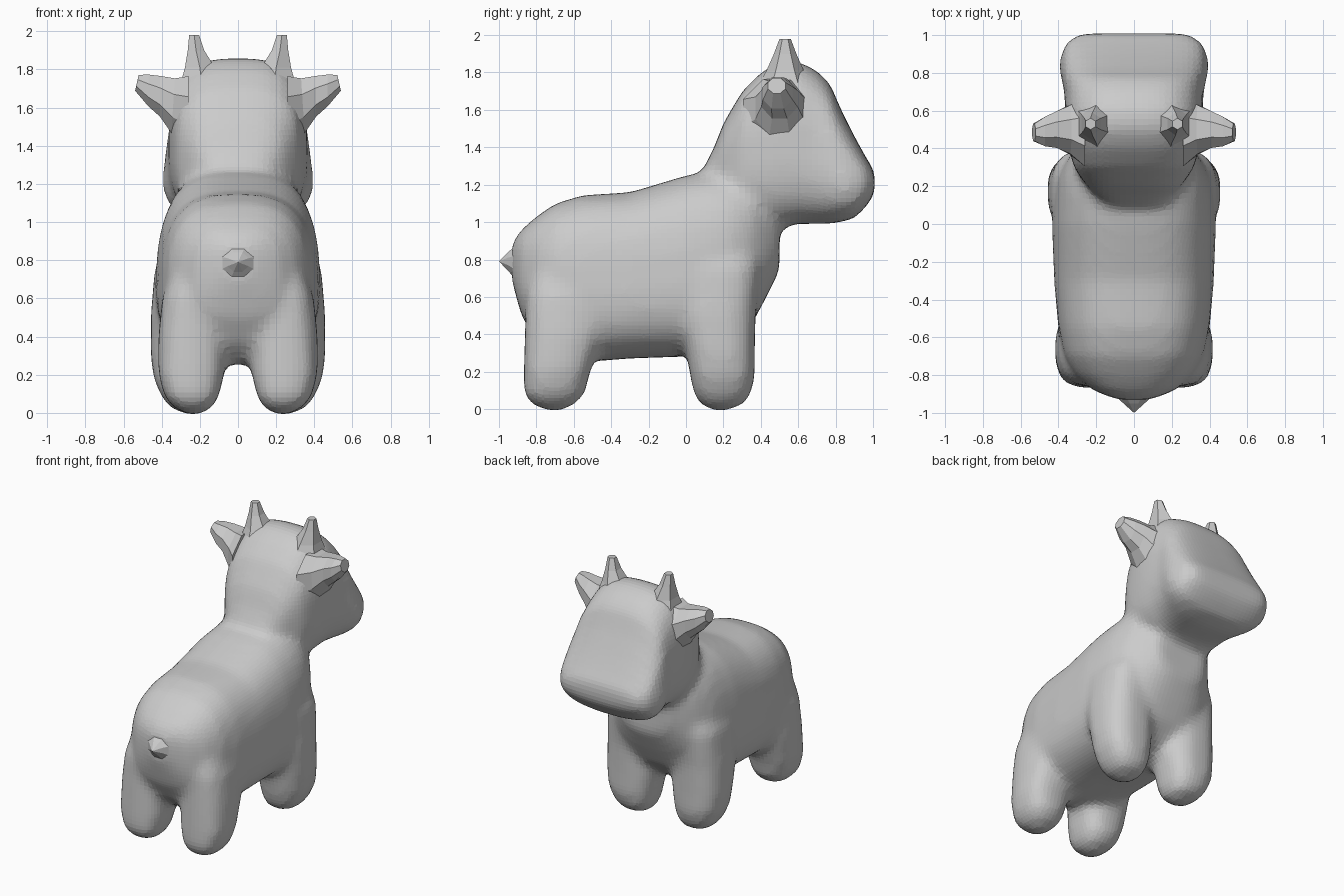
import bpy, bmesh, math
from mathutils import Vector


def power(v, e):
    return math.copysign(abs(v) ** e, v)


def ring(center, a, b, n=2.0, count=24, taper=0.0):
    """Superellipse ring; taper narrows the a direction towards +b."""
    pts = []
    for i in range(count):
        t = 2 * math.pi * (i + 0.5) / count
        c, s = power(math.cos(t), 2 / n), power(math.sin(t), 2 / n)
        pts.append(Vector(center) + Vector(a) * c * (1 - taper * s) + Vector(b) * s)
    return pts


def loft(bm, rings, tip=None):
    """Skin a list of rings, closing the end with a cap or a tip point."""
    vs = [[bm.verts.new(p) for p in r] for r in rings]
    n = len(vs[0])
    for r, q in zip(vs, vs[1:]):
        for i in range(n):
            bm.faces.new((r[i], r[(i + 1) % n], q[(i + 1) % n], q[i]))
    bm.faces.new(vs[0])
    if tip:
        t = bm.verts.new(tip)
        for i in range(n):
            bm.faces.new((vs[-1][i], vs[-1][(i + 1) % n], t))
    else:
        bm.faces.new(vs[-1])


def finish(bm, name):
    bmesh.ops.recalc_face_normals(bm, faces=bm.faces[:])
    me = bpy.data.meshes.new(name)
    bm.to_mesh(me)
    bm.free()
    ob = bpy.data.objects.new(name, me)
    bpy.context.collection.objects.link(ob)
    return ob


def y_sections(rows, n):
    # each row: y, bottom, top, half width, taper
    return [ring((0, y, (lo + hi) / 2), (w, 0, 0), (0, 0, (hi - lo) / 2), n, 32, t)
            for y, lo, hi, w, t in rows]


def z_sections(rows, side, n=2.6):
    # each row: z, x min, x max, y min, y max
    return [ring((side * (x0 + x1) / 2, (y0 + y1) / 2, z), ((x1 - x0) / 2, 0, 0),
                 (0, (y1 - y0) / 2, 0), n, 16) for z, x0, x1, y0, y1 in rows]


bm = bmesh.new()

# torso
loft(bm, y_sections([
    (-0.93, 0.68, 0.89, 0.09, 0), (-0.88, 0.50, 0.96, 0.22, 0),
    (-0.80, 0.36, 1.03, 0.31, 0), (-0.70, 0.27, 1.10, 0.37, 0.03),
    (-0.55, 0.25, 1.145, 0.40, 0.05), (-0.30, 0.27, 1.16, 0.42, 0.06),
    (0.00, 0.28, 1.25, 0.43, 0.08), (0.15, 0.29, 1.28, 0.42, 0.08),
    (0.25, 0.34, 1.28, 0.40, 0.05), (0.35, 0.45, 1.26, 0.35, 0),
    (0.42, 0.58, 1.22, 0.29, 0), (0.50, 0.74, 1.18, 0.20, 0)], 2.8))

# head and muzzle
loft(bm, y_sections([
    (0.10, 1.08, 1.30, 0.15, 0), (0.15, 1.05, 1.40, 0.20, 0),
    (0.20, 1.02, 1.53, 0.25, 0), (0.30, 1.00, 1.70, 0.32, 0),
    (0.40, 0.98, 1.80, 0.345, 0), (0.50, 0.97, 1.86, 0.36, 0),
    (0.60, 0.99, 1.86, 0.365, 0.02), (0.70, 0.99, 1.81, 0.365, 0.06),
    (0.77, 0.99, 1.74, 0.38, 0.09), (0.83, 1.00, 1.60, 0.39, 0.10),
    (0.90, 1.02, 1.46, 0.385, 0.06), (0.96, 1.08, 1.35, 0.36, 0),
    (1.01, 1.15, 1.27, 0.29, 0)], 3.0))

# legs
for side in (-1, 1):
    loft(bm, z_sections([
        (0.95, 0.10, 0.35, -0.05, 0.36), (0.75, 0.08, 0.44, -0.07, 0.40),
        (0.50, 0.07, 0.46, -0.05, 0.375), (0.30, 0.07, 0.46, 0.00, 0.37),
        (0.18, 0.09, 0.445, 0.02, 0.37), (0.08, 0.11, 0.40, 0.04, 0.35),
        (0.02, 0.14, 0.35, 0.08, 0.30)], side), (side * 0.23, 0.18, -0.02))
    loft(bm, z_sections([
        (0.90, 0.10, 0.30, -0.80, -0.45), (0.60, 0.07, 0.40, -0.86, -0.42),
        (0.40, 0.06, 0.42, -0.865, -0.44), (0.20, 0.07, 0.42, -0.87, -0.51),
        (0.08, 0.10, 0.385, -0.87, -0.54), (0.02, 0.14, 0.33, -0.82, -0.60)],
        side), (side * 0.23, -0.70, -0.02))

# blend torso, head and legs into one skin
body = finish(bm, "body")
rm = body.modifiers.new("blend", 'REMESH')
rm.mode = 'VOXEL'
rm.voxel_size = 0.03
sm = body.modifiers.new("soften", 'SMOOTH')
sm.factor = 0.5
sm.iterations = 10

# tail
bm = bmesh.new()
loft(bm, [ring((0, y, z), (rx, 0, 0), (0, 0, rz), 2, 8) for y, z, rx, rz in
          [(-0.80, 0.76, 0.24, 0.22), (-0.90, 0.78, 0.12, 0.11), (-0.95, 0.79, 0.06, 0.055)]],
     (0, -1.0, 0.79))
finish(bm, "tail")

# ears and horns, faceted
for side, label in ((-1, "left"), (1, "right")):
    bm = bmesh.new()
    loft(bm, [ring((side * x, y, z), (0, ry, 0), (-side * dx, 0, rz), 2, 8)
              for x, y, z, ry, rz, dx in
              [(0.26, 0.49, 1.58, 0.20, 0.20, 0.00), (0.34, 0.50, 1.61, 0.14, 0.155, 0.01),
               (0.41, 0.50, 1.66, 0.105, 0.115, 0.0), (0.47, 0.49, 1.69, 0.085, 0.09, 0.0),
               (0.53, 0.485, 1.73, 0.05, 0.045, 0.01)]])
    finish(bm, label + "_ear")
    bm = bmesh.new()
    loft(bm, [ring((side * x, y, z), (rx, 0, 0), (0, ry, 0), 2, 6) for x, y, z, rx, ry in
              [(0.19, 0.53, 1.72, 0.13, 0.15), (0.20, 0.53, 1.81, 0.09, 0.10),
               (0.22, 0.53, 1.90, 0.05, 0.06), (0.23, 0.53, 1.98, 0.03, 0.03)]])
    finish(bm, label + "_horn")
